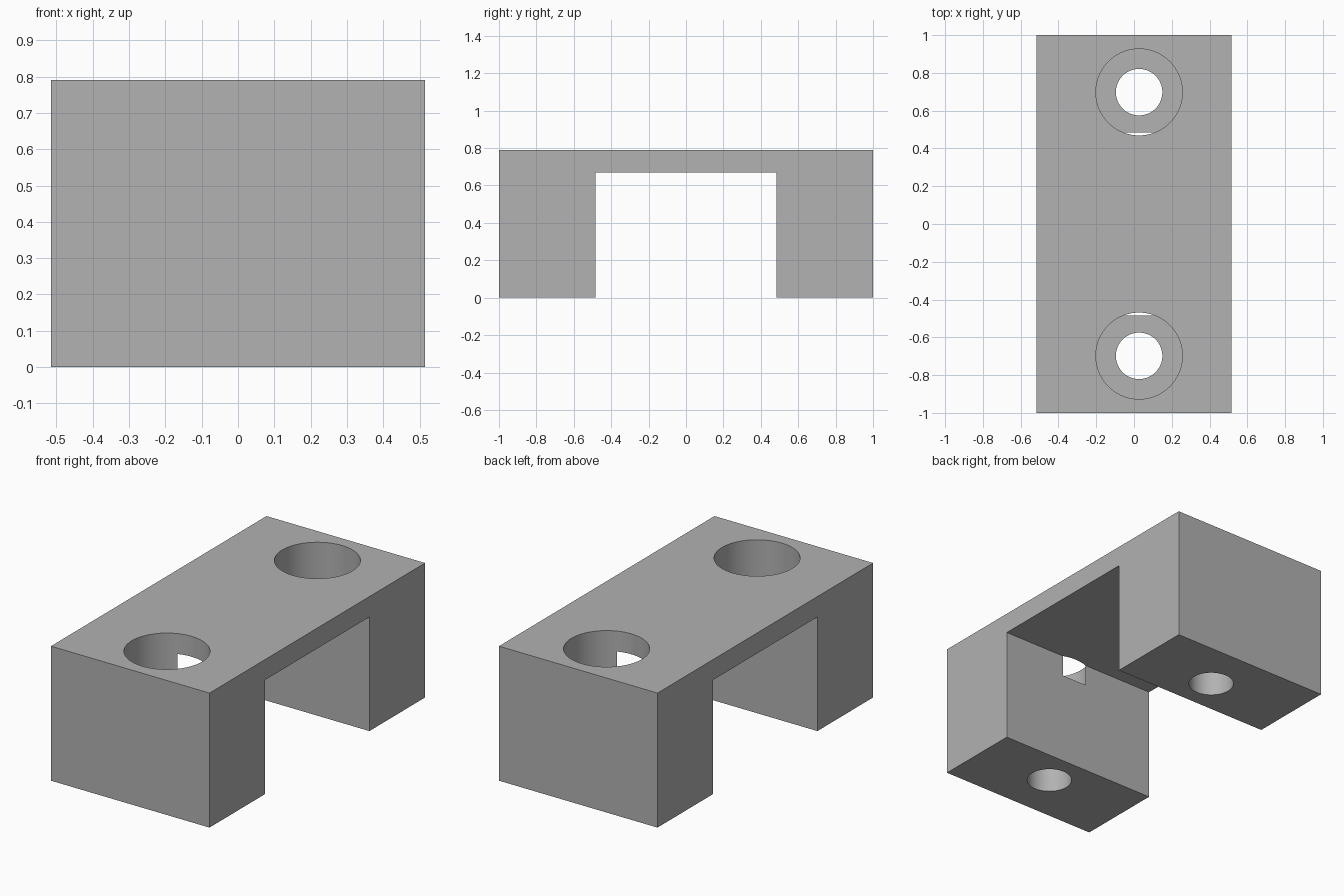
import bpy, bmesh, math

if "Cube" in bpy.data.objects:
    bpy.data.objects.remove(bpy.data.objects["Cube"])

HALF_X, HEIGHT = 0.515, 0.79
LEG_INNER, SLOT_TOP = 0.484, 0.67
HOLE_X, HOLE_Y = 0.027, 0.698
BORE_R, BORE_FLOOR, HOLE_R = 0.229, 0.545, 0.123

grey = bpy.data.materials.new("plain grey")
grey.diffuse_color = (0.445, 0.445, 0.445, 1)
grey.use_nodes = True
grey.node_tree.nodes["Principled BSDF"].inputs["Base Color"].default_value = grey.diffuse_color

# Bridge block: U-shaped profile in the y-z plane, extruded along x
profile = [(-1, 0), (-LEG_INNER, 0), (-LEG_INNER, SLOT_TOP), (LEG_INNER, SLOT_TOP),
           (LEG_INNER, 0), (1, 0), (1, HEIGHT), (-1, HEIGHT)]
bm = bmesh.new()
face = bm.faces.new([bm.verts.new((-HALF_X, y, z)) for y, z in profile])
ext = bmesh.ops.extrude_face_region(bm, geom=[face])
bmesh.ops.translate(bm, vec=(2 * HALF_X, 0, 0),
                    verts=[v for v in ext["geom"] if isinstance(v, bmesh.types.BMVert)])
bmesh.ops.recalc_face_normals(bm, faces=bm.faces)
mesh = bpy.data.meshes.new("bridge_block")
bm.to_mesh(mesh)
bm.free()
block = bpy.data.objects.new("bridge_block", mesh)
bpy.context.collection.objects.link(block)
mesh.materials.append(grey)


def drill(radius, y, z0, z1):
    """Cut a vertical round hole through the block between two heights."""
    bpy.ops.mesh.primitive_cylinder_add(vertices=72, radius=radius, depth=z1 - z0,
                                        location=(HOLE_X, y, (z0 + z1) / 2))
    cutter = bpy.context.object
    cutter.name = "hole_cutter"
    cutter.hide_render = True
    cutter.data.materials.append(grey)
    mod = block.modifiers.new("hole", "BOOLEAN")
    mod.operation, mod.solver, mod.object = "DIFFERENCE", "EXACT", cutter
    bpy.context.view_layer.objects.active = block
    bpy.ops.object.modifier_apply(modifier=mod.name)
    bpy.data.objects.remove(cutter)


# Counterbored screw holes, one in each leg
for y in (-HOLE_Y, HOLE_Y):
    drill(BORE_R, y, BORE_FLOOR, HEIGHT + 0.2)
    drill(HOLE_R, y, -0.2, BORE_FLOOR + 0.1)

bpy.ops.object.select_all(action="DESELECT")
block.select_set(True)
bpy.context.view_layer.objects.active = block
bpy.ops.object.shade_smooth_by_angle(angle=math.radians(30))
